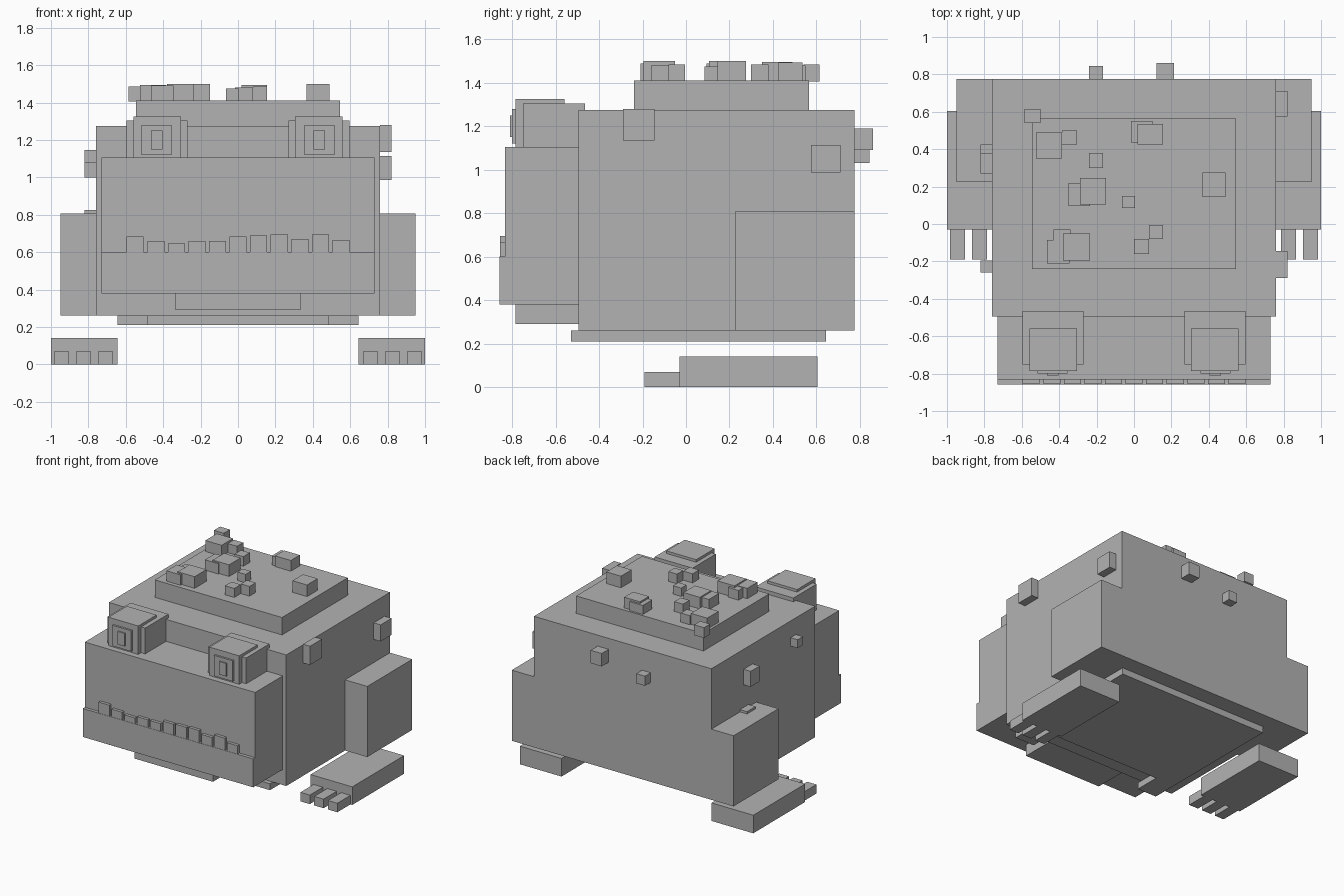
import bpy
import bmesh
from mathutils import Matrix, Vector

stone = bpy.data.materials.new("plain_grey")
stone.diffuse_color = (0.45, 0.45, 0.45, 1)


def blocks(name, boxes, mirror=False):
    """One object made of boxes (x0, x1, y0, y1, z0, z1), optionally mirrored in x."""
    if mirror:
        boxes = boxes + [(-b[1], -b[0]) + tuple(b[2:]) for b in boxes]
    bm = bmesh.new()
    for x0, x1, y0, y1, z0, z1 in boxes:
        centre = Vector((x0 + x1, y0 + y1, z0 + z1)) / 2
        size = Matrix.Diagonal((x1 - x0, y1 - y0, z1 - z0, 1))
        bmesh.ops.create_cube(bm, size=1, matrix=Matrix.Translation(centre) @ size)
    mesh = bpy.data.meshes.new(name)
    bm.to_mesh(mesh)
    bm.free()
    mesh.materials.append(stone)
    obj = bpy.data.objects.new(name, mesh)
    bpy.context.collection.objects.link(obj)
    return obj


# Trunk, raised crown and belly
blocks("body", [(-.76, .76, -.495, .775, .26, 1.275)])
blocks("crown", [(-.545, .545, -.24, .565, 1.275, 1.41)])
blocks("belly", [(-.645, .645, -.33, .645, .21, .26)])
blocks("belly_corner", [(.48, .645, -.53, -.33, .21, .26)], mirror=True)

# Jaws and chin
blocks("upper_jaw", [(-.73, .73, -.832, -.495, .60, 1.105)])
blocks("lower_jaw", [(-.73, .73, -.857, -.495, .38, .60)])
blocks("chin", [(-.335, .335, -.785, -.495, .29, .38)])

# Row of uneven teeth
tooth_tops = [.685, .66, .645, .66, .66, .685, .69, .695, .67, .695, .665]
blocks("teeth", [(-.595 + .11 * i, -.504 + .11 * i, -.855, -.832, .60, top)
                 for i, top in enumerate(tooth_tops)])

# Eyes: socket, eyeball, iris and pupil
blocks("eye_socket", [(.27, .595, -.75, -.465, 1.105, 1.305)], mirror=True)
blocks("eyeball", [(.305, .56, -.785, -.56, 1.105, 1.325)], mirror=True)
blocks("iris", [(.355, .515, -.80, -.785, 1.12, 1.28)], mirror=True)
blocks("pupil", [(.405, .465, -.81, -.80, 1.15, 1.25)], mirror=True)

# Arms, feet and toes
blocks("arm", [(.76, .95, .225, .775, .26, .807)], mirror=True)
blocks("foot", [(.643, 1, -.03, .605, 0, .14)], mirror=True)
blocks("toes", [(x, x + .08, -.19, -.03, 0, .07) for x in (.668, .786, .904)],
       mirror=True)

# Warts on the sides and back
blocks("side_warts", [
    (.76, .82, -.29, -.145, 1.135, 1.28), (.76, .82, .575, .71, .987, 1.115),
    (-.82, -.76, -.26, -.195, 1.08, 1.145), (-.82, -.76, .27, .38, 1.0, 1.12),
    (-.82, -.76, .32, .425, .72, .825)])
blocks("back_warts", [(.12, .215, .775, .86, 1.09, 1.19),
                      (-.24, -.165, .775, .845, 1.03, 1.105)])

# Warts on the crown: x0, x1, y0, y1, top
crown_warts = [
    (-.585, -.5, .54, .615, 1.485), (-.525, -.385, .35, .49, 1.495),
    (-.385, -.305, .425, .5, 1.48), (-.015, .1, .435, .55, 1.48),
    (.02, .155, .425, .535, 1.493), (-.24, -.165, .3, .38, 1.485),
    (-.29, -.15, .105, .245, 1.5), (-.35, -.235, .095, .22, 1.49),
    (-.065, .005, .085, .15, 1.475), (.365, .49, .145, .275, 1.5),
    (.08, .155, -.08, -.005, 1.485), (0, .08, -.16, -.08, 1.48),
    (-.43, -.34, -.15, -.03, 1.485), (-.465, -.345, -.21, -.085, 1.49),
    (-.38, -.235, -.195, -.05, 1.5)]
blocks("crown_warts", [w[:4] + (1.405, w[4]) for w in crown_warts])
